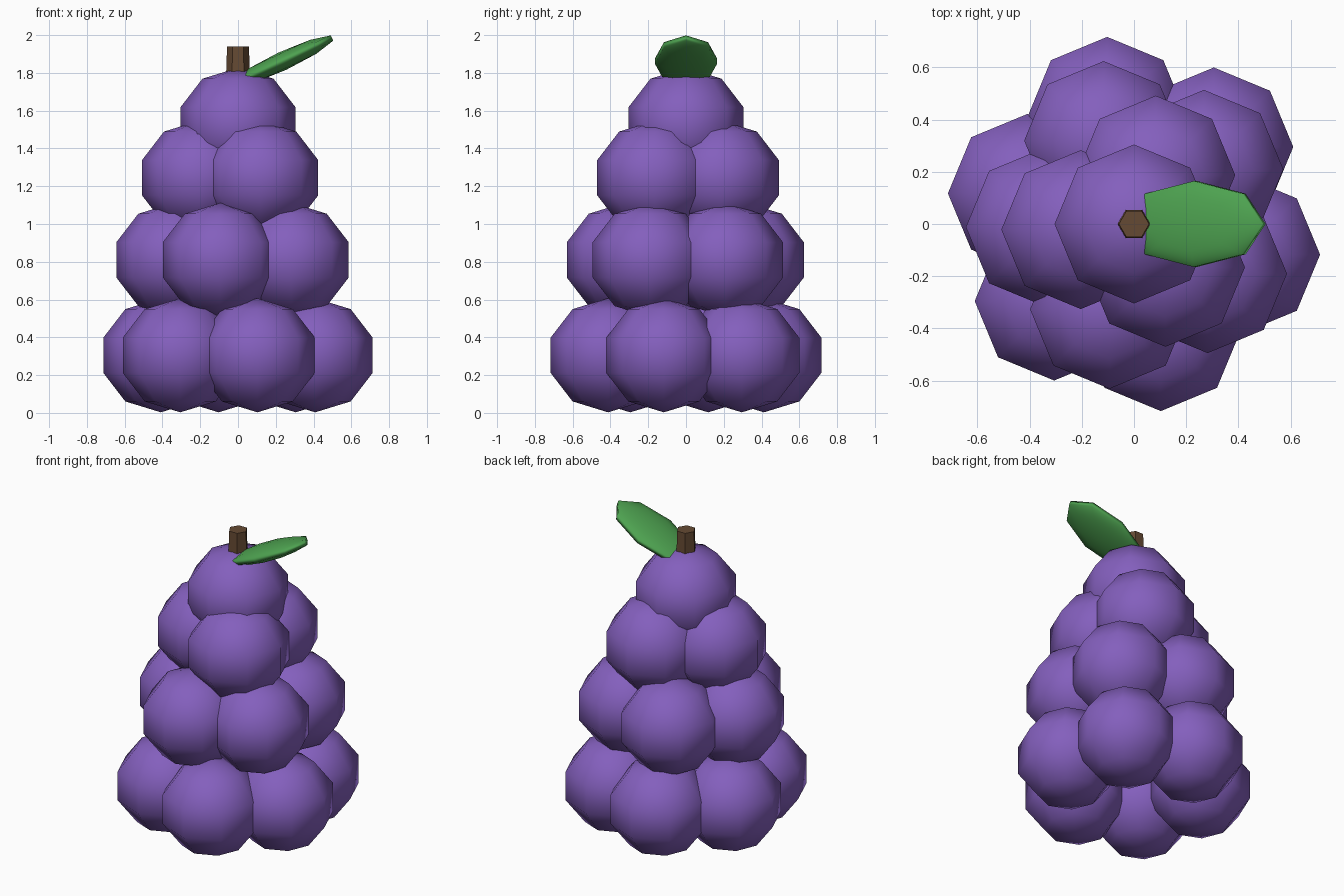
import bpy
import math

cube = bpy.data.objects.get("Cube")
if cube:
    bpy.data.objects.remove(cube, do_unlink=True)


def make_material(name, rgb):
    mat = bpy.data.materials.new(name)
    mat.use_nodes = True
    color = (*rgb, 1.0)
    mat.diffuse_color = color
    mat.node_tree.nodes["Principled BSDF"].inputs["Base Color"].default_value = color
    return mat


purple = make_material("grape purple", (0.23, 0.115, 0.51))
green = make_material("leaf green", (0.075, 0.36, 0.08))
brown = make_material("stem brown", (0.13, 0.068, 0.033))


def finish(name, mat):
    obj = bpy.context.object
    obj.name = obj.data.name = name
    obj.data.materials.append(mat)
    return obj


def low_ball(name, mat, location, scale, tilt=0.0):
    """Smooth eight-sided ball, stretched by scale."""
    bpy.ops.mesh.primitive_uv_sphere_add(segments=8, ring_count=5, radius=1,
                                         location=location, rotation=(0, tilt, 0))
    bpy.context.object.scale = scale
    bpy.ops.object.shade_smooth()
    return finish(name, mat)


# Grapes in tiers: name, count, ring radius, height, starting angle
grape_size = (0.32, 0.32, 0.302)
tiers = [
    ("bottom_grape", 6, 0.425, 0.305, 44),
    ("lower_grape", 5, 0.34, 0.81, 38),
    ("upper_grape", 3, 0.205, 1.245, 66),
    ("top_grape", 1, 0.0, 1.525, 0),
]
for name, count, ring, height, start in tiers:
    for i in range(count):
        angle = math.radians(start + 360 * i / count)
        low_ball(f"{name}_{i + 1}", purple,
                 (ring * math.cos(angle), ring * math.sin(angle), height), grape_size)

# Six-sided stem, turned so that corners point left and right
bpy.ops.mesh.primitive_cone_add(vertices=6, radius1=0.066, radius2=0.058, depth=0.24,
                                location=(0, 0, 1.82), rotation=(0, 0, math.pi / 2))
finish("stem", brown)

# Flattened leaf rising towards its tip
low_ball("leaf", green, (0.235, 0, 1.862), (0.305, 0.173, 0.05), math.radians(-25))
